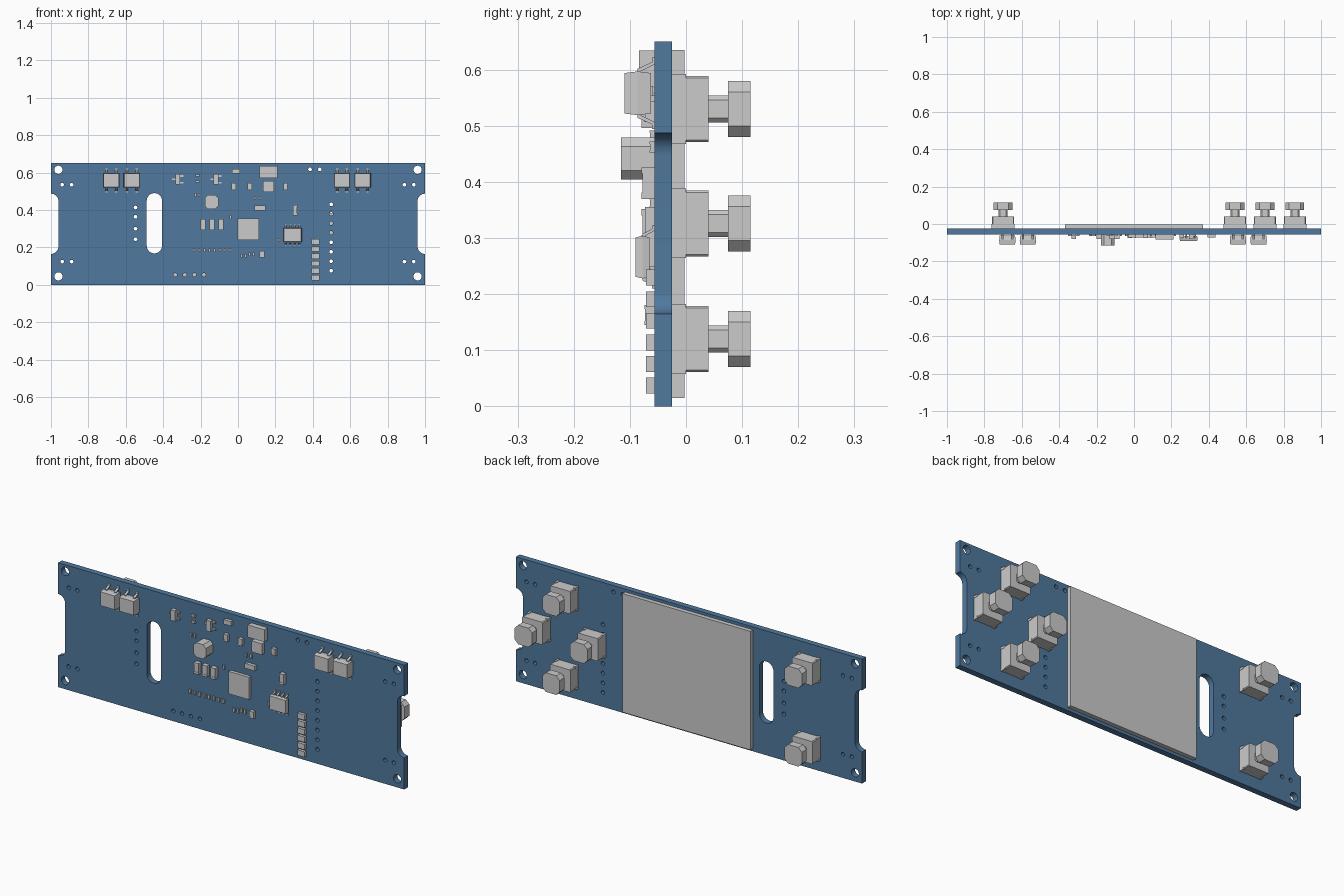
import bpy, bmesh, math

if "Cube" in bpy.data.objects:
    bpy.data.objects.remove(bpy.data.objects["Cube"])

FRONT, BACK = -0.056, -0.025      # board faces (y)
blue = bpy.data.materials.new("board_blue")
blue.diffuse_color = (0.08, 0.19, 0.34, 1)
blue.use_nodes = True
blue.node_tree.nodes["Principled BSDF"].inputs["Base Color"].default_value = blue.diffuse_color


def finish(name, bm):
    bmesh.ops.recalc_face_normals(bm, faces=bm.faces)
    me = bpy.data.meshes.new(name)
    bm.to_mesh(me)
    bm.free()
    ob = bpy.data.objects.new(name, me)
    bpy.context.collection.objects.link(ob)
    return ob


def add_prism(bm, pts, vec):
    """Extrude a closed 3D outline along vec."""
    a = [bm.verts.new(p) for p in pts]
    b = [bm.verts.new([p[i] + vec[i] for i in range(3)]) for p in pts]
    n = len(a)
    bm.faces.new(a)
    bm.faces.new(b[::-1])
    for i in range(n):
        bm.faces.new((a[i], a[(i + 1) % n], b[(i + 1) % n], b[i]))


def add_box(bm, x, z, w, h, y0, y1, cut=0.0):
    """Box centred on x, z from y0 to y1; cut chamfers its four long edges."""
    w, h = w / 2, h / 2
    if cut:
        p = [(w, h - cut), (w - cut, h), (cut - w, h), (-w, h - cut),
             (-w, cut - h), (cut - w, -h), (w - cut, -h), (w, cut - h)]
    else:
        p = [(w, h), (-w, h), (-w, -h), (w, -h)]
    add_prism(bm, [(x + a, y0, z + b) for a, b in p], (0, y1 - y0, 0))


def box(name, *args, **kw):
    bm = bmesh.new()
    add_box(bm, *args, **kw)
    return finish(name, bm)


def chip(name, x, z, w, h, d):
    """Two-terminal surface part: body with slightly raised end caps."""
    bm = bmesh.new()
    e = 0.2
    add_box(bm, x, z, w * 0.97, h * 0.97, FRONT, FRONT - d * 0.95)
    for s in (-1, 1):
        if w > h:
            add_box(bm, x + s * w * (0.5 - e / 2), z, w * e, h, FRONT, FRONT - d)
        else:
            add_box(bm, x, z + s * h * (0.5 - e / 2), w, h * e, FRONT, FRONT - d)
    return finish(name, bm)


def package(name, x, z, w, h, y0, y1, pins, reach, pw):
    """Moulded body with tapered sides and gull-wing leads above and below."""
    bm = bmesh.new()
    ym = (y0 + y1) / 2
    rings = []
    for y, t in ((y0, 0.003), (ym, 0), (y1, 0.003)):
        a, b = w / 2 - t, h / 2 - t
        rings.append([bm.verts.new((x + i * a, y, z + j * b))
                      for i, j in ((1, 1), (-1, 1), (-1, -1), (1, -1))])
    bm.faces.new(rings[0])
    bm.faces.new(rings[2])
    for r, q in zip(rings, rings[1:]):
        for i in range(4):
            bm.faces.new((r[i], r[(i + 1) % 4], q[(i + 1) % 4], q[i]))
    finish(name + "_body", bm)
    bm = bmesh.new()
    t, k = 0.005, h / 2
    prof = [(ym, k - .005), (ym, k + reach * .2), (FRONT - t, k + reach * .65),
            (FRONT - t, k + reach), (FRONT, k + reach), (FRONT, k + reach * .5),
            (ym + t, k), (ym + t, k - .005)]
    for dx in pins:
        for s in (-1, 1):
            add_prism(bm, [(x + dx - pw / 2, y, z + s * q) for y, q in prof], (pw, 0, 0))
    finish(name + "_leads", bm)


# Circuit board: filled curve with notched ends, slot and drill holes
cu = bpy.data.curves.new("circuit_board", 'CURVE')
cu.dimensions, cu.fill_mode = '2D', 'BOTH'
cu.extrude = (BACK - FRONT) / 2


def spline(pts):
    s = cu.splines.new('POLY')
    s.points.add(len(pts) - 1)
    for p, (x, z) in zip(s.points, pts):
        p.co = (x, z, 0, 1)
    s.use_cyclic_u = True


def arc(cx, cz, r, a0, a1, n):
    return [(cx + r * math.cos(math.radians(a0 + (a1 - a0) * i / n)),
             cz + r * math.sin(math.radians(a0 + (a1 - a0) * i / n))) for i in range(n + 1)]


def hole(x, z, r, n):
    spline(arc(x, z, r, 0, 360, n)[:-1])


right = [(1, 0)] + arc(1, 0.205, 0.04, 270, 180, 8) + arc(1, 0.447, 0.04, 180, 90, 8) + [(1, 0.65)]
spline(right + [(-x, z) for x, z in reversed(right)])
spline(arc(-0.447, 0.449, 0.041, 0, 180, 16) + arc(-0.447, 0.209, 0.041, 180, 360, 16))
for sx in (-1, 1):
    for z, z2 in ((0.615, 0.535), (0.045, 0.124)):
        hole(sx * 0.96, z, 0.022, 24)
        for x in (0.89, 0.94):
            hole(sx * x, z2, 0.01, 14)
for z in (0.413, 0.363, 0.3, 0.243):
    hole(-0.548, z, 0.01, 14)
for i in range(8):
    hole(0.498, 0.43 - i * 0.0507, 0.01, 14)
for x in (0.385, 0.437):
    hole(x, 0.617, 0.01, 14)
for i in range(4):
    hole(-0.335 + i * 0.051, 0.053, 0.01, 14)
board = bpy.data.objects.new("circuit_board", cu)
bpy.context.collection.objects.link(board)
board.location.y = (FRONT + BACK) / 2
board.rotation_euler.x = math.pi / 2
bpy.context.view_layer.objects.active = board
board.select_set(True)
bpy.ops.object.convert(target='MESH')
board = bpy.context.object
board.data.materials.append(blue)
bpy.ops.object.shade_smooth_by_angle()
board.select_set(False)

# Display panel on the back
box("display_panel", 0, 0.325, 0.74, 0.62, BACK, -0.003)

# Push buttons: body, corner pins, stem and chamfered cap
for i, (x, z) in enumerate([(-0.7, 0.53), (-0.7, 0.12), (0.7, 0.53), (0.7, 0.12),
                            (0.54, 0.326), (0.86, 0.326)]):
    box(f"button_body_{i}", x, z, 0.118, 0.118, BACK, 0.04, cut=0.004)
    bm = bmesh.new()
    for sx in (-1, 1):
        for sz in (-1, 1):
            add_box(bm, x + sx * 0.055, z + sz * 0.056, 0.012, 0.012, BACK, 0.0)
    finish(f"button_pins_{i}", bm)
    box(f"button_stem_{i}", x, z, 0.048, 0.048, 0.04, 0.075, cut=0.008)
    box(f"button_cap_{i}", x, z, 0.1, 0.1, 0.075, 0.115, cut=0.02)

# Leaded packages on the front
for i, x in enumerate((-0.677, -0.567, 0.556, 0.666)):
    package(f"power_package_{i}", x, 0.558, 0.088, 0.078, -0.062, -0.11, (-.026, .026), 0.025, 0.012)
package("driver_chip", 0.292, 0.266, 0.098, 0.076, -0.065, -0.09, (-.036, -.012, .012, .036), 0.018, 0.009)

# Main processor, inductor and connectors
box("processor", 0.055, 0.297, 0.117, 0.117, FRONT, -0.073)
box("inductor", -0.141, 0.442, 0.072, 0.075, FRONT, -0.116, cut=0.016)
box("socket", 0.163, 0.602, 0.096, 0.064, FRONT, -0.084)
box("regulator", 0.163, 0.525, 0.06, 0.058, FRONT, -0.079)

# Small three-lead transistors
for i, x in enumerate((-0.322, -0.118)):
    bm = bmesh.new()
    add_box(bm, x, 0.564, 0.026, 0.056, FRONT - .003, -0.079)
    for dx, dz in ((-.02, 0), (.02, .018), (.02, -.018)):
        add_box(bm, x + dx, 0.564 + dz, 0.02, 0.009, FRONT, -0.064)
    finish(f"transistor_{i}", bm)

# Indicator blocks in a column
for i in range(6):
    box(f"indicator_{i}", 0.414, 0.037 + i * 0.0385, 0.042, 0.028, FRONT, -0.071)

# Capacitors and larger two-terminal parts
for i, (x, z, w, h, d) in enumerate([
        (-.187, .323, .028, .058, .023), (-.139, .323, .028, .058, .023),
        (-.091, .323, .028, .058, .023), (.305, .398, .024, .056, .023),
        (.118, .41, .06, .026, .018), (-.01, .607, .042, .024, .018),
        (-.022, .525, .024, .036, .018), (.062, .525, .024, .036, .018),
        (.254, .525, .024, .036, .018), (.128, .163, .026, .036, .018)]):
    chip(f"capacitor_{i}", x, z, w, h, d)

# Tiny resistors
tiny = [(-.235 + k * .0275, .184) for k in range(8)]
tiny += [(.02 + k * .021, .155 + .008 * (k > 1)) for k in range(4)]
tiny += [(-.228, .482), (-.208, .482), (.09, .462), (.118, .462), (-.04, .363), (.22, .24)]
for i, (x, z) in enumerate(tiny):
    chip(f"resistor_{i}", x, z, 0.011, 0.02, 0.009)
for i, (x, z) in enumerate([(-.216, .585), (-.216, .552)]):
    chip(f"wide_resistor_{i}", x, z, 0.022, 0.012, 0.009)
